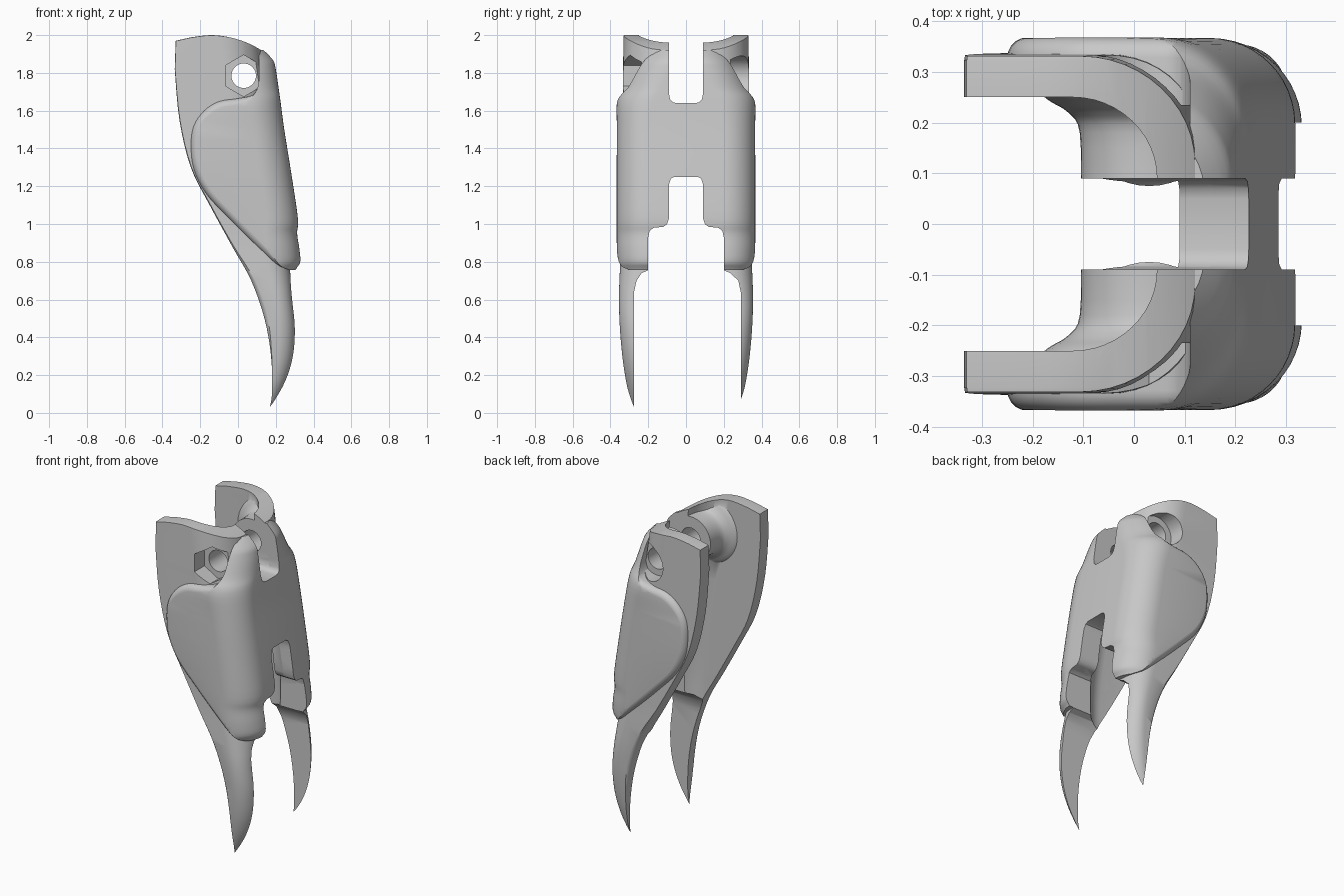
import bpy, bmesh, math
from mathutils import Vector

old = bpy.data.objects.get("Cube")
if old:
    bpy.data.objects.remove(old)

FAR = .6           # how far cutters overshoot
PIVOT = (.03, 1.785)

grey = bpy.data.materials.new("light_grey")
grey.use_nodes = True
colour = (.58, .58, .58, 1)
grey.diffuse_color = colour
grey.node_tree.nodes["Principled BSDF"].inputs["Base Color"].default_value = colour


def spline(points, steps=4):
    """Smooth curve through points of any dimension."""
    padded = [points[0]] + list(points) + [points[-1]]
    curve = []
    for a, b, c, d in zip(padded, padded[1:], padded[2:], padded[3:]):
        for i in range(steps):
            t = i / steps
            curve.append(tuple(
                q + t / 2 * (r - p + t * (2 * p - 5 * q + 4 * r - s + t * (3 * (q - r) + s - p)))
                for p, q, r, s in zip(a, b, c, d)))
    return curve + [points[-1]]


def inset(outline, depth):
    """Move a closed outline inwards with mitred corners."""
    points = [Vector(p) for p in outline]
    area = sum(a.cross(b) for a, b in zip(points, points[1:] + points[:1]))
    turn = math.copysign(depth, area)
    moved = []
    for i, here in enumerate(points):
        before = (here - points[i - 1]).normalized()
        after = (points[(i + 1) % len(points)] - here).normalized()
        n1, n2 = Vector((-before.y, before.x)), Vector((-after.y, after.x))
        moved.append(here + (n1 + n2) * turn / (1 + n1.dot(n2)))
    return moved


def skin(name, rings):
    """Closed solid through matching rings."""
    bm = bmesh.new()
    rows = [[bm.verts.new(p) for p in ring] for ring in rings]
    for low, high in zip(rows, rows[1:]):
        for i in range(len(low)):
            bm.faces.new((low[i - 1], low[i], high[i], high[i - 1]))
    bm.faces.new(rows[0])
    bm.faces.new(rows[-1])
    bmesh.ops.recalc_face_normals(bm, faces=bm.faces)
    mesh = bpy.data.meshes.new(name)
    bm.to_mesh(mesh)
    bm.free()
    mesh.materials.append(grey)
    obj = bpy.data.objects.new(name, mesh)
    bpy.context.scene.collection.objects.link(obj)
    return obj


def side_prism(name, outline, y0, y1):
    return skin(name, [[(x, y, z) for x, z in outline] for y in (y0, y1)])


def rounded_prism(name, outline, half, radius):
    """Side outline extruded both ways, with rounded rims."""
    rims = []
    for i in range(6):
        t = math.pi / 2 * i / 5
        rims.append((inset(outline, radius * (1 - math.sin(t))), half - radius * (1 - math.cos(t))))
    rings = [[(x, -y, z) for x, z in rim] for rim, y in rims]
    return skin(name, rings + [[(x, y, z) for x, z in rim] for rim, y in reversed(rims)])


def front_prism(name, outline):
    return skin(name, [[(x, y, z) for y, z in outline] for x in (-FAR, FAR)])


def disc(radius, sides):
    turns = [math.tau * i / sides + math.pi / 2 for i in range(sides)]
    return [(PIVOT[0] + radius * math.cos(t), PIVOT[1] + radius * math.sin(t)) for t in turns]


def u_body(name, keys, back=-FAR):
    """Stack of U sections; each key is height, nose x, half width, corner radius."""
    rings = []
    for z, nose, width, radius in spline(keys):
        half = [(back, width)]
        for i in range(13):
            t = math.pi / 2 * i / 12
            half.append((nose - radius + radius * math.sin(t), width - radius + radius * math.cos(t)))
        rings.append([(x, y, z) for x, y in half] + [(x, -y, z) for x, y in reversed(half)])
    return skin(name, rings)


def combine(target, tool, operation='DIFFERENCE', keep=False):
    mod = target.modifiers.new("cut", 'BOOLEAN')
    mod.operation = operation
    mod.solver = 'EXACT'
    mod.use_self = True
    mod.object = tool
    bpy.context.view_layer.update()
    result = bpy.data.meshes.new_from_object(
        target.evaluated_get(bpy.context.evaluated_depsgraph_get()))
    target.modifiers.clear()
    target.data = result
    if not keep:
        bpy.data.objects.remove(tool)


# Hollow between the side plates, leaving flared hinge bosses standing
hollow = u_body("hollow", [
    (-.1, .1, .25, .1), (.6, .16, .25, .12), (1, .19, .25, .16),
    (1.64, .09, .25, .16), (2.15, .02, .25, .16)], back=-1)
boss_profile = spline([(.05, .135), (.18, .137), (.22, .16), (.245, .2), (.28, .24)])
for side in (-1, 1):
    boss = skin("boss", [[(x, side * y, z) for x, z in disc(r, 40)] for y, r in boss_profile])
    combine(hollow, boss)

# Claw shell: U body trimmed to the side outline
claw = u_body("claw_shell", [
    (0, .165, .28, .05), (.05, .2, .293, .06), (.17, .26, .318, .08),
    (.3, .295, .337, .09), (.45, .302, .35, .09), (.6, .287, .355, .09),
    (.76, .275, .35, .12), (1, .25, .34, .16), (1.6, .16, .335, .2), (2.1, .1, .33, .22)])
back_edge = spline([
    (.16, 0), (.18, .1), (.175, .3), (.14, .5), (.07, .7), (-.03, .88), (-.15, 1.1),
    (-.25, 1.3), (-.31, 1.55), (-.335, 1.82)])
top_edge = spline([(-.25, 1.988), (-.14, 2), (-.03, 1.985), (.08, 1.945), (.2, 1.87)])
trim = rounded_prism("trim", [(FAR, -.2), (.13, -.2)] + back_edge + [(-.33, 1.97)]
                     + top_edge + [(FAR, 1.8)], .357, .035)
combine(claw, trim, 'INTERSECT')

# Outer guard wrapped round the nose of the claw
guard = u_body("outer_guard", [
    (.7, .28, .35, .16), (.76, .307, .355, .16), (.8, .33, .362, .17), (.87, .325, .366, .17),
    (.95, .313, .367, .17), (1.03, .317, .367, .17), (1.25, .285, .367, .17),
    (1.5, .245, .366, .17), (1.65, .225, .365, .19), (1.72, .215, .33, .2), (1.82, .2, .28, .19),
    (1.87, .185, .25, .18), (1.94, .12, .2, .15)])
guard_edge = spline([
    (.11, 1.82), (.108, 1.74), (.08, 1.685), (0, 1.665), (-.1, 1.65), (-.18, 1.6),
    (-.235, 1.52), (-.25, 1.42), (-.235, 1.29), (-.17, 1.16), (-.05, 1.03), (.1, .88),
    (.2, .79), (.27, .757)])
trim = rounded_prism("trim", [(FAR, 1.92), (.11, 1.92)] + guard_edge + [(FAR, .757)], .368, .04)
combine(guard, trim, 'INTERSECT')

# Notches through the nose, and the gap between the two claw tips
top_half = [(.09, 2.2), (.09, 1.69), (.084, 1.66), (.07, 1.645), (.05, 1.64)]
top_notch = front_prism("top_notch", top_half + [(-y, z) for y, z in reversed(top_half)])
gap_half = [(.06, 1.25), (.08, 1.24), (.09, 1.21), (.09, 1.03), (.1, 1), (.12, .985),
            (.17, .98), (.192, .965), (.2, .93), (.2, .755)]
tip_fillet = [(.235, .74), (.262, .7), (.275, .64), (.275, -.1)]
left_tip = [(y + .015 * (y > .25), z) for y, z in tip_fillet]
gap = front_prism("gap", gap_half + left_tip
                  + [(-y, z) for y, z in reversed(gap_half + tip_fillet)])

for part in (claw, guard):
    for cutter in (hollow, top_notch, gap):
        combine(part, cutter, keep=True)
for cutter in (hollow, top_notch, gap):
    bpy.data.objects.remove(cutter)

# Hinge hole, hexagonal pocket on the right and round pocket on the left
combine(claw, side_prism("hole", disc(.065, 40), -FAR, FAR))
combine(claw, side_prism("hex_pocket", disc(.11, 6), -FAR, -.235))
combine(claw, side_prism("round_pocket", disc(.105, 40), .235, FAR))

# Smooth curved surfaces, keep cut edges sharp
bpy.ops.object.select_all(action='DESELECT')
for part in (claw, guard):
    part.select_set(True)
bpy.context.view_layer.objects.active = claw
bpy.ops.object.shade_smooth_by_angle(angle=math.radians(35))
